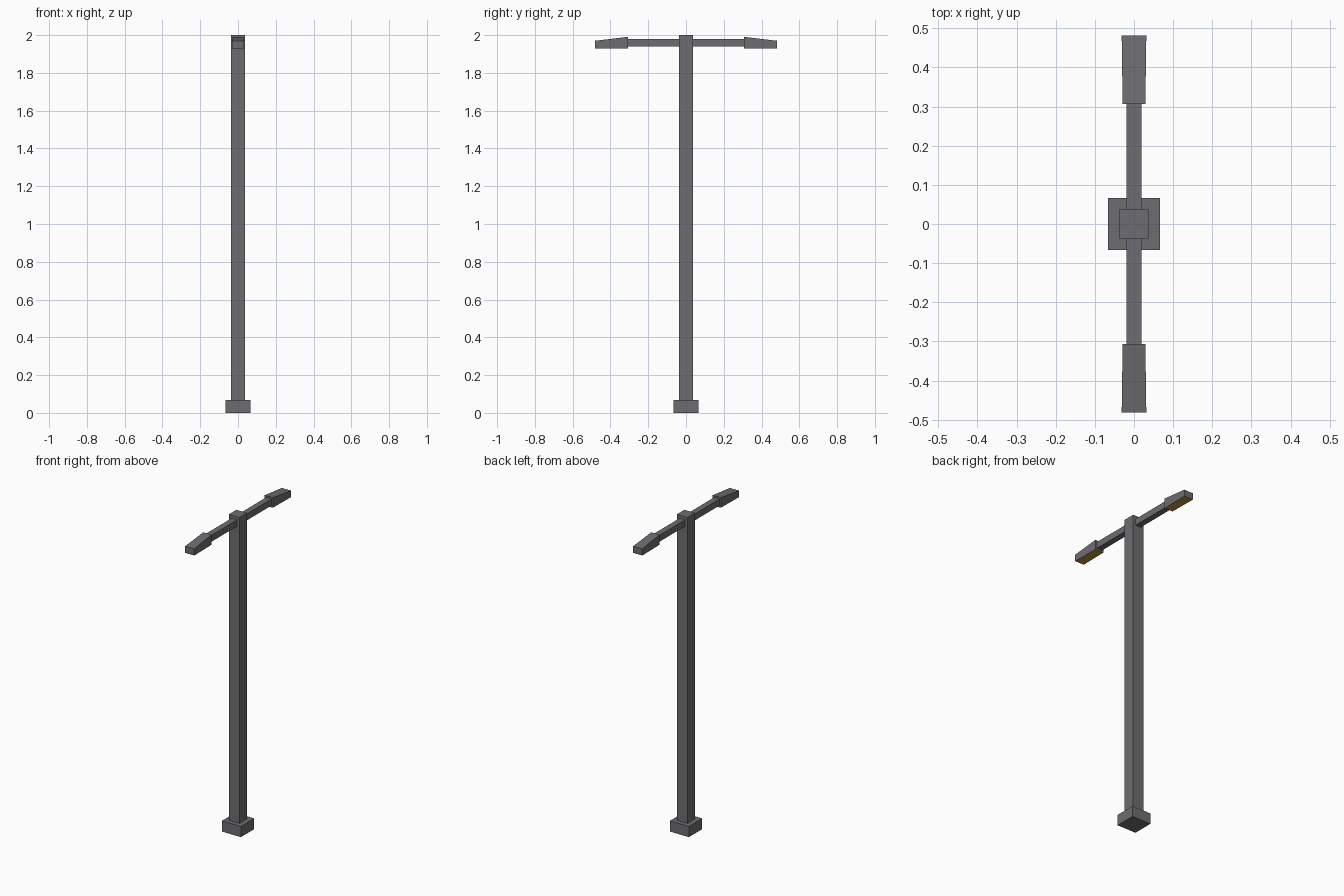
import bpy, bmesh

if "Cube" in bpy.data.objects:
    bpy.data.objects.remove(bpy.data.objects["Cube"])


def material(name, color):
    m = bpy.data.materials.new(name)
    m.diffuse_color = (*color, 1)
    m.use_nodes = True
    m.node_tree.nodes["Principled BSDF"].inputs["Base Color"].default_value = m.diffuse_color
    return m


grey = material("dark_grey", (0.155, 0.152, 0.165))
yellow = material("lamp_yellow", (0.46, 0.29, 0.04))


def frustum(name, a, b, mats):
    """Box between two rectangles (half_width, y, z_low, z_high)."""
    bm = bmesh.new()
    rings = []
    for w, y, z0, z1 in (a, b):
        rings.append([bm.verts.new(p) for p in
                      ((-w, y, z0), (w, y, z0), (w, y, z1), (-w, y, z1))])
    r, s = rings
    bm.faces.new(r)
    bm.faces.new(s)
    for i in range(4):
        j = (i + 1) % 4
        bm.faces.new((r[i], r[j], s[j], s[i]))
    bmesh.ops.recalc_face_normals(bm, faces=bm.faces)
    bm.normal_update()
    # underside takes the last material
    for f in bm.faces:
        f.material_index = len(mats) - 1 if f.normal.z < -0.9 else 0
    me = bpy.data.meshes.new(name)
    bm.to_mesh(me)
    bm.free()
    for m in mats:
        me.materials.append(m)
    ob = bpy.data.objects.new(name, me)
    bpy.context.collection.objects.link(ob)
    return ob


def box(name, w, y0, y1, z0, z1):
    return frustum(name, (w, y0, z0, z1), (w, y1, z0, z1), [grey])


# foot and post
box("base", 0.066, -0.066, 0.066, 0, 0.068)
box("post", 0.0375, -0.0375, 0.0375, 0.068, 2.0)

# mirrored arms and tapered lamp heads with glowing undersides
for side, s in (("front", -1), ("back", 1)):
    box(side + "_arm", 0.019, s * 0.0375, s * 0.307, 1.939, 1.98)
    frustum(side + "_lamp_head", (0.029, s * 0.306, 1.928, 1.991),
            (0.0315, s * 0.482, 1.928, 1.97), [grey, yellow])
